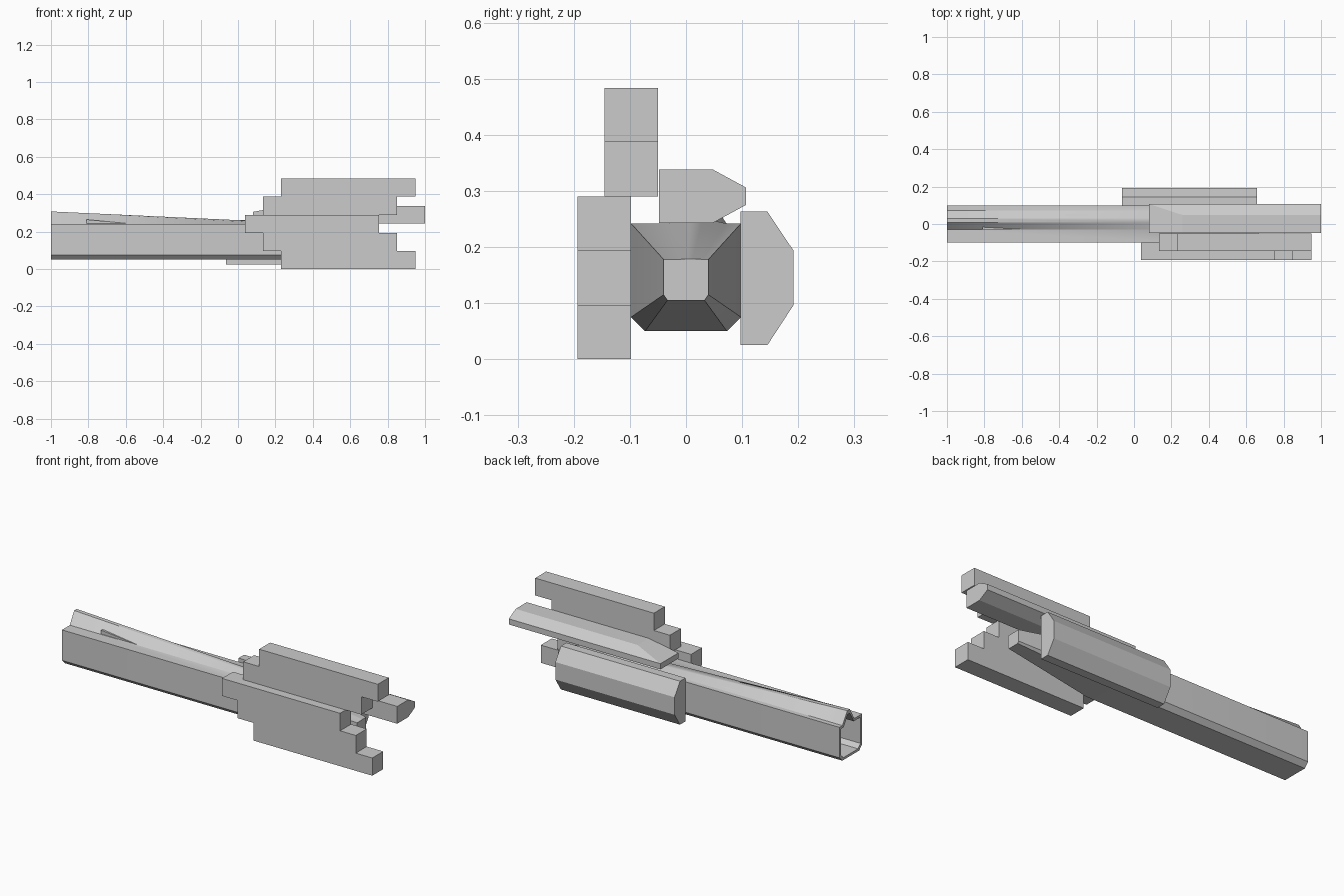
import bpy, bmesh, math

if "Cube" in bpy.data.objects:
    bpy.data.objects.remove(bpy.data.objects["Cube"])

def loft(name, sections, smooth=None):
    """Skin a list of (x, [(y, z), ...]) rings and cap both ends."""
    bm = bmesh.new()
    rings = [[bm.verts.new((x, y, z)) for y, z in pts] for x, pts in sections]
    for a, b in zip(rings, rings[1:]):
        for i in range(len(a)):
            j = (i + 1) % len(a)
            bm.faces.new((a[i], a[j], b[j], b[i]))
    bm.faces.new(rings[0][::-1])
    bm.faces.new(rings[-1])
    bmesh.ops.remove_doubles(bm, verts=bm.verts, dist=1e-5)
    return finish(name, bm, smooth)

def plate(name, outline, y0, y1):
    """Extrude an (x, z) outline along y."""
    bm = bmesh.new()
    f = bm.faces.new([bm.verts.new((x, y0, z)) for x, z in outline])
    r = bmesh.ops.extrude_face_region(bm, geom=[f])
    for v in r["geom"]:
        if isinstance(v, bmesh.types.BMVert):
            v.co.y = y1
    return finish(name, bm)

def finish(name, bm, smooth=None):
    bmesh.ops.recalc_face_normals(bm, faces=bm.faces)
    me = bpy.data.meshes.new(name)
    bm.to_mesh(me)
    bm.free()
    ob = bpy.data.objects.new(name, me)
    bpy.context.collection.objects.link(ob)
    if smooth:
        bpy.ops.object.select_all(action='DESELECT')
        ob.select_set(True)
        bpy.context.view_layer.objects.active = ob
        bpy.ops.object.shade_smooth_by_angle(angle=math.radians(smooth))
    return ob

# Stepped side plate and stepped upper plate
plate("stepped_side_plate",
      [(0.23, 0), (0.95, 0), (0.95, 0.097), (0.85, 0.097), (0.85, 0.194), (0.755, 0.194),
       (0.755, 0.29), (0.038, 0.29), (0.038, 0.194), (0.133, 0.194), (0.133, 0.097), (0.23, 0.097)],
      -0.193, -0.098)
plate("stepped_upper_plate",
      [(0.133, 0.29), (0.85, 0.29), (0.85, 0.388), (0.95, 0.388), (0.95, 0.483),
       (0.23, 0.483), (0.23, 0.388), (0.133, 0.388)], -0.145, -0.05)

# Upper bar with a wedge-shaped rear end
bar = [(-0.048, 0.243), (-0.048, 0.338), (0.048, 0.338), (0.107, 0.306), (0.107, 0.275), (0.048, 0.243)]
tip = [(-0.048, 0.275), (-0.048, 0.306), (0.107, 0.306), (0.107, 0.306), (0.107, 0.275), (0.107, 0.275)]
loft("upper_bar", [(0.08, tip), (0.26, bar), (1.0, bar)])

# Side pod
pod = [(0.097, 0.025), (0.145, 0.025), (0.192, 0.097), (0.192, 0.193), (0.145, 0.263), (0.097, 0.263)]
loft("side_pod", [(-0.065, pod), (0.658, pod)])

# Hollow main body: ridge on top sinks forward, front tapers to a small square
def body(ridge):
    return [(-0.098, 0.075), (-0.073, 0.05), (0.073, 0.05), (0.098, 0.075), (0.098, 0.242),
            (0.072, 0.242), (0.03, ridge), (0.008, ridge), (-0.03, 0.242), (-0.098, 0.242)]

def shrink(pts, k):
    return [(y * k, 0.145 + (z - 0.145) * k) for y, z in pts]

nose = [(-0.04, 0.115), (-0.033, 0.105), (0.033, 0.105), (0.04, 0.115), (0.04, 0.178),
        (0.03, 0.178), (0.012, 0.179), (0.003, 0.179), (-0.012, 0.178), (-0.04, 0.178)]
loft("main_body",
     [(0.1, shrink(body(0.257), 0.86)), (-1, shrink(body(0.308), 0.86)),
      (-1, body(0.308)), (0.23, body(0.251)), (0.75, nose)], smooth=40)

# Small sliver fin beside the ridge
plate("ridge_fin", [(-0.81, 0.235), (-0.58, 0.235), (-0.58, 0.243), (-0.81, 0.265)], -0.029, -0.015)
